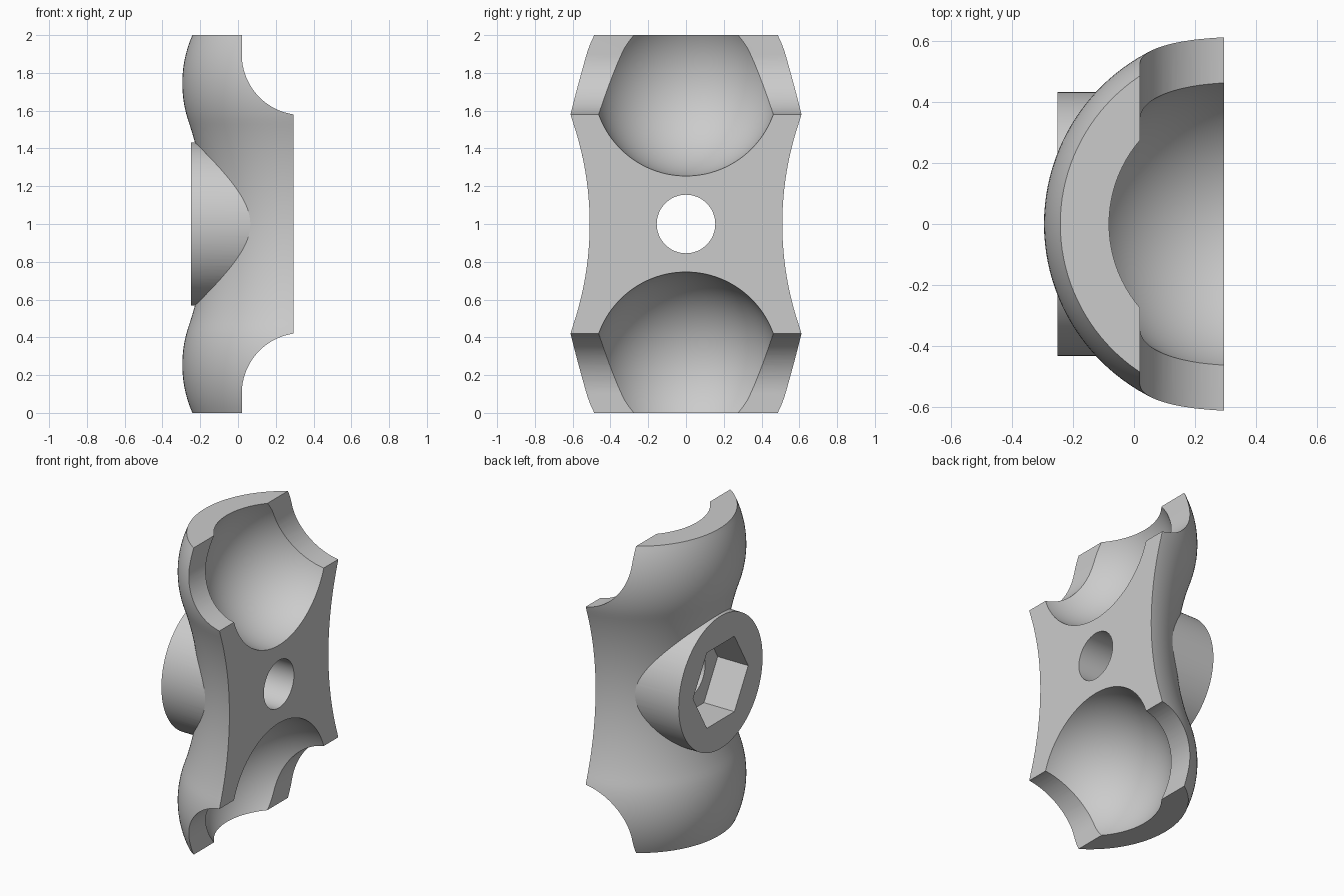
import bpy, bmesh, math
from mathutils import Matrix, Vector

if "Cube" in bpy.data.objects:
    bpy.data.objects.remove(bpy.data.objects["Cube"], do_unlink=True)

AXIS = 0.34          # x of the revolve axis and of the ball centres
BALL_Z = 0.745       # ball centre distance above and below the middle
OUTER, SOCKET, WAIST = 0.635, 0.493, 0.512
FACE = 0.295         # flat clamping face

grey = bpy.data.materials.new("plain grey")
grey.use_nodes = True
colour = (0.6, 0.6, 0.6, 1)
grey.diffuse_color = colour
grey.node_tree.nodes["Principled BSDF"].inputs["Base Color"].default_value = colour


def make(name, bm):
    bmesh.ops.recalc_face_normals(bm, faces=bm.faces)
    mesh = bpy.data.meshes.new(name)
    bm.to_mesh(mesh)
    bm.free()
    mesh.materials.append(grey)
    ob = bpy.data.objects.new(name, mesh)
    bpy.context.collection.objects.link(ob)
    return ob


def rod(name, radius, x0, x1, sides, turn=0):
    """Cylinder or prism along x through the middle of the clamp."""
    bm = bmesh.new()
    place = (Matrix.Translation(((x0 + x1) / 2, 0, 1))
             @ Matrix.Rotation(math.pi / 2, 4, 'Y') @ Matrix.Rotation(turn, 4, 'Z'))
    bmesh.ops.create_cone(bm, cap_ends=True, segments=sides, radius1=radius,
                          radius2=radius, depth=x1 - x0, matrix=place)
    return make(name, bm)


def ball(name, z):
    bm = bmesh.new()
    bmesh.ops.create_uvsphere(bm, u_segments=96, v_segments=64, radius=SOCKET,
                              matrix=Matrix.Translation((AXIS, 0, z)))
    return make(name, bm)


def side_slot(name, sign):
    """Round-ended slot through the clamp along y, open at the end."""
    r, z = 0.32, 0.897
    pts = [(AXIS + r, 1.3)] + [
        (AXIS + r * math.cos(a), z - r * math.sin(a))
        for a in (math.pi * i / 64 for i in range(65))] + [(AXIS - r, 1.3)]
    bm = bmesh.new()
    face = bm.faces.new([bm.verts.new((x, -1, 1 + sign * h)) for x, h in pts])
    new = bmesh.ops.extrude_face_region(bm, geom=[face])["geom"]
    bmesh.ops.translate(bm, vec=(0, 2, 0),
                        verts=[v for v in new if isinstance(v, bmesh.types.BMVert)])
    return make(name, bm)


def boolean(target, tool, operation):
    mod = target.modifiers.new(tool.name, 'BOOLEAN')
    mod.object, mod.operation, mod.solver = tool, operation, 'EXACT'
    bpy.context.view_layer.objects.active = target
    bpy.ops.object.modifier_apply(modifier=mod.name)
    bpy.data.objects.remove(tool, do_unlink=True)


# Outer profile: a waist arc running tangent into a ball at each end
FILLET = (WAIST**2 + BALL_Z**2 - OUTER**2) / (2 * (OUTER - WAIST))
JOIN = BALL_Z * FILLET / (FILLET + OUTER)


def outer_radius(h):
    h = abs(h)
    if h < JOIN:
        return WAIST + FILLET - math.sqrt(FILLET**2 - h * h)
    return math.sqrt(OUTER**2 - (h - BALL_Z)**2)


# Body of revolution
bm = bmesh.new()
STEPS, SIDES = 72, 128
rings = []
for i in range(STEPS + 1):
    h = 2 * i / STEPS - 1
    r = outer_radius(h)
    rings.append([bm.verts.new((AXIS + r * math.cos(t), r * math.sin(t), 1 + h))
                  for t in (math.tau * k / SIDES for k in range(SIDES))])
for low, high in zip(rings, rings[1:]):
    for k in range(SIDES):
        n = (k + 1) % SIDES
        bm.faces.new((low[k], low[n], high[n], high[k]))
bm.faces.new(rings[0])
bm.faces.new(rings[-1])
clamp = make("clamp_half", bm)

# Bolt boss on the back
boolean(clamp, rod("bolt_boss", 0.432, -0.25, 0.2, 128), 'UNION')

# Flat clamping face
bm = bmesh.new()
bmesh.ops.create_cube(bm, size=3, matrix=Matrix.Translation((FACE + 1.5, 0, 1)))
boolean(clamp, make("face_cutter", bm), 'DIFFERENCE')

# Ball sockets and side slots at both ends
for label, sign in (("top", 1), ("bottom", -1)):
    boolean(clamp, ball(label + "_socket", 1 + sign * BALL_Z), 'DIFFERENCE')
    boolean(clamp, side_slot(label + "_slot", sign), 'DIFFERENCE')

# Bolt hole and hexagonal nut pocket
boolean(clamp, rod("bolt_hole", 0.155, -1, 1, 64), 'DIFFERENCE')
boolean(clamp, rod("nut_pocket", 0.284, -0.6, -0.03, 6), 'DIFFERENCE')

# Smooth curves, sharp edges
bpy.ops.object.select_all(action='DESELECT')
clamp.select_set(True)
bpy.context.view_layer.objects.active = clamp
bpy.ops.object.shade_smooth_by_angle(angle=math.radians(20))
